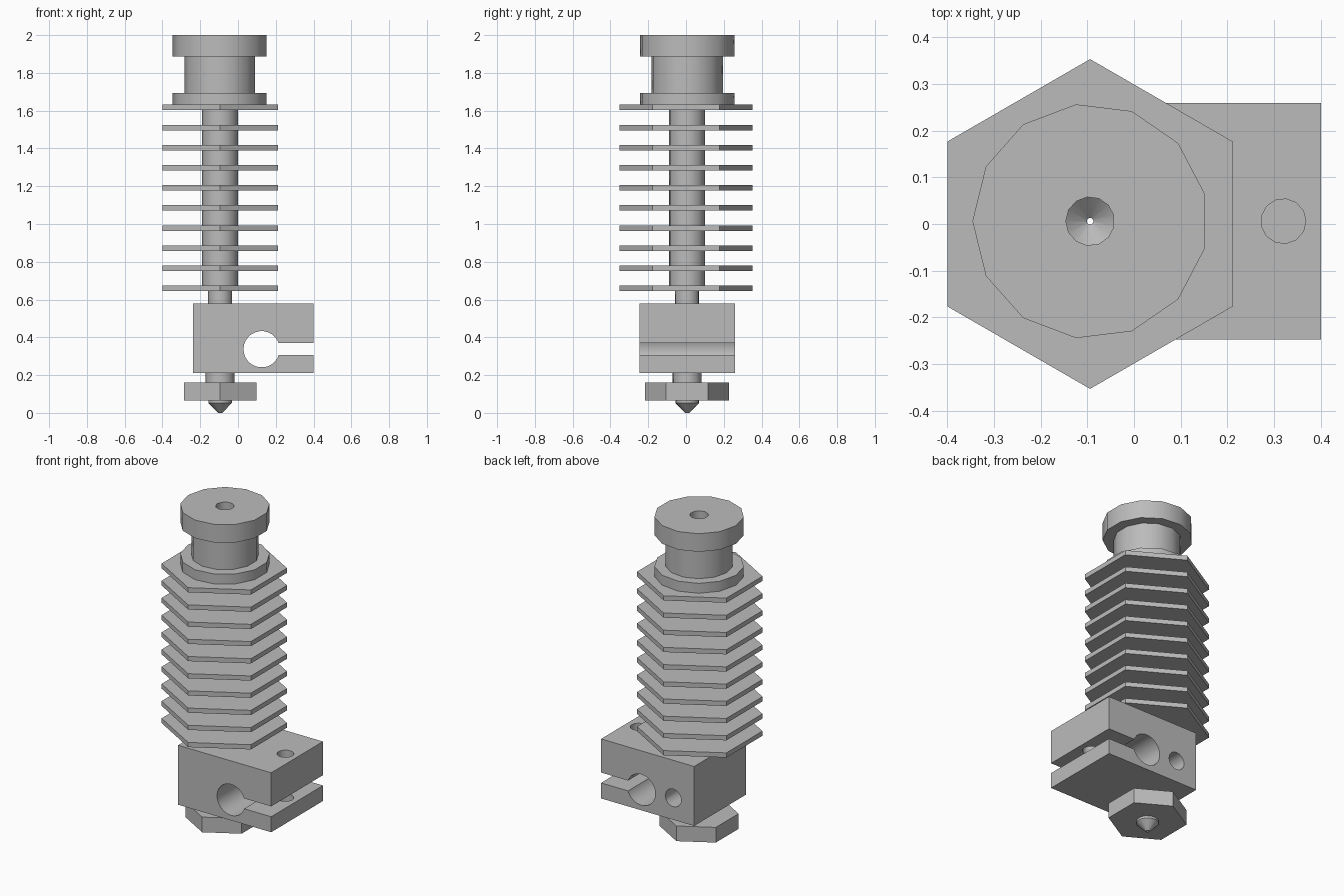
import bpy, bmesh
from math import pi, sin, cos, radians
from mathutils import Matrix, Vector

default = bpy.data.objects.get("Cube")
if default:
    bpy.data.objects.remove(default, do_unlink=True)

AXIS = (-0.094, 0.006)   # vertical axis of the turned parts
SIDES = 13
BORE = 0.052

metal = bpy.data.materials.new("plain_grey_metal")
metal.use_nodes = True
GREY = (0.5, 0.5, 0.5, 1)
metal.diffuse_color = GREY
metal.node_tree.nodes["Principled BSDF"].inputs["Base Color"].default_value = GREY


def finish(bm, name):
    bmesh.ops.recalc_face_normals(bm, faces=bm.faces)
    mesh = bpy.data.meshes.new(name)
    bm.to_mesh(mesh)
    bm.free()
    mesh.materials.append(metal)
    ob = bpy.data.objects.new(name, mesh)
    bpy.context.collection.objects.link(ob)
    return ob


def smooth(ob):
    bpy.ops.object.select_all(action='DESELECT')
    ob.select_set(True)
    bpy.context.view_layer.objects.active = ob
    bpy.ops.object.shade_smooth_by_angle(angle=radians(30))


def lathe(name, profile, sides=SIDES, start=pi, centre=AXIS):
    """Revolve a closed (radius, z) outline into a hollow ring."""
    bm = bmesh.new()
    rings = []
    for i in range(sides):
        a = start + 2 * pi * i / sides
        rings.append([bm.verts.new((centre[0] + r * cos(a), centre[1] + r * sin(a), z))
                      for r, z in profile])
    n = len(profile)
    for i in range(sides):
        a, b = rings[i], rings[(i + 1) % sides]
        for j in range(n):
            k = (j + 1) % n
            bm.faces.new((a[j], b[j], b[k], a[k]))
    ob = finish(bm, name)
    if sides > 6:
        smooth(ob)
    return ob


def hex_plate(name, radius, inner, z0, z1, centre):
    return lathe(name, [(inner, z0), (radius, z0), (radius, z1), (inner, z1)],
                 6, pi / 2, centre)


def box(name, lo, hi):
    lo, hi = Vector(lo), Vector(hi)
    bm = bmesh.new()
    bmesh.ops.create_cube(bm, size=1, matrix=Matrix.Translation((lo + hi) / 2)
                          @ Matrix.Diagonal((*(hi - lo), 1)))
    return finish(bm, name)


def rod(name, start, end, radius, sides=SIDES):
    start, end = Vector(start), Vector(end)
    axis = end - start
    bm = bmesh.new()
    turn = axis.to_track_quat('Z', 'Y').to_matrix().to_4x4()
    bmesh.ops.create_cone(bm, cap_ends=True, segments=sides, radius1=radius,
                          radius2=radius, depth=axis.length,
                          matrix=Matrix.Translation((start + end) / 2) @ turn
                          @ Matrix.Rotation(pi / 2, 4, 'Z'))
    return finish(bm, name)


def cut(target, cutter):
    mod = target.modifiers.new("cut", 'BOOLEAN')
    mod.operation, mod.solver, mod.object = 'DIFFERENCE', 'EXACT', cutter
    cutter.hide_render = True
    bpy.context.view_layer.objects.active = target
    bpy.ops.object.modifier_apply(modifier=mod.name)
    bpy.data.objects.remove(cutter, do_unlink=True)


# Grooved mounting collar
lathe("mount_collar", [(BORE, 1.63), (0.252, 1.63), (0.252, 1.693), (0.19, 1.693),
                       (0.19, 1.888), (0.252, 1.888), (0.252, 2.0), (BORE, 2.0)])

# Heat sink core and its hexagonal fins
lathe("heatsink_core", [(BORE, 0.65), (0.096, 0.65), (0.096, 1.631), (BORE, 1.631)])
for i in range(10):
    z = 0.645 + 0.1064 * i
    hex_plate(f"cooling_fin_{i + 1}", 0.353, 0.08, z, z + 0.029, (AXIS[0], 0))

# Thin throat between heat sink and heater block
lathe("throat", [(BORE, 0.4), (0.064, 0.4), (0.064, 0.66), (BORE, 0.66)])

# Clamp-style heater block with its drilled holes
block = box("heater_block", (-0.237, -0.247, 0.21), (0.4, 0.259, 0.578))
cut(block, rod("heater_hole", (0.125, -0.4, 0.337), (0.125, 0.4, 0.337), 0.096, 26))
cut(block, box("clamp_slot", (0.13, -0.4, 0.306), (0.5, 0.4, 0.37)))
cut(block, rod("bolt_hole", (0.32, AXIS[1], 0.24), (0.32, AXIS[1], 0.7), 0.048))
cut(block, rod("filament_hole", (*AXIS, 0.1), (*AXIS, 0.7), 0.057))
cut(block, rod("sensor_hole", (AXIS[0], 0.1, 0.345), (AXIS[0], 0.4, 0.345), 0.055))
smooth(block)

# Nozzle: stem, conical tip and hexagonal nut
lathe("nozzle", [(0.007, 0.0), (0.011, 0.0), (0.063, 0.052), (0.063, 0.08), (0.077, 0.08),
                 (0.077, 0.23), (BORE, 0.23), (BORE, 0.08), (0.007, 0.04)])
hex_plate("nozzle_nut", 0.222, 0.06, 0.066, 0.16, AXIS)
